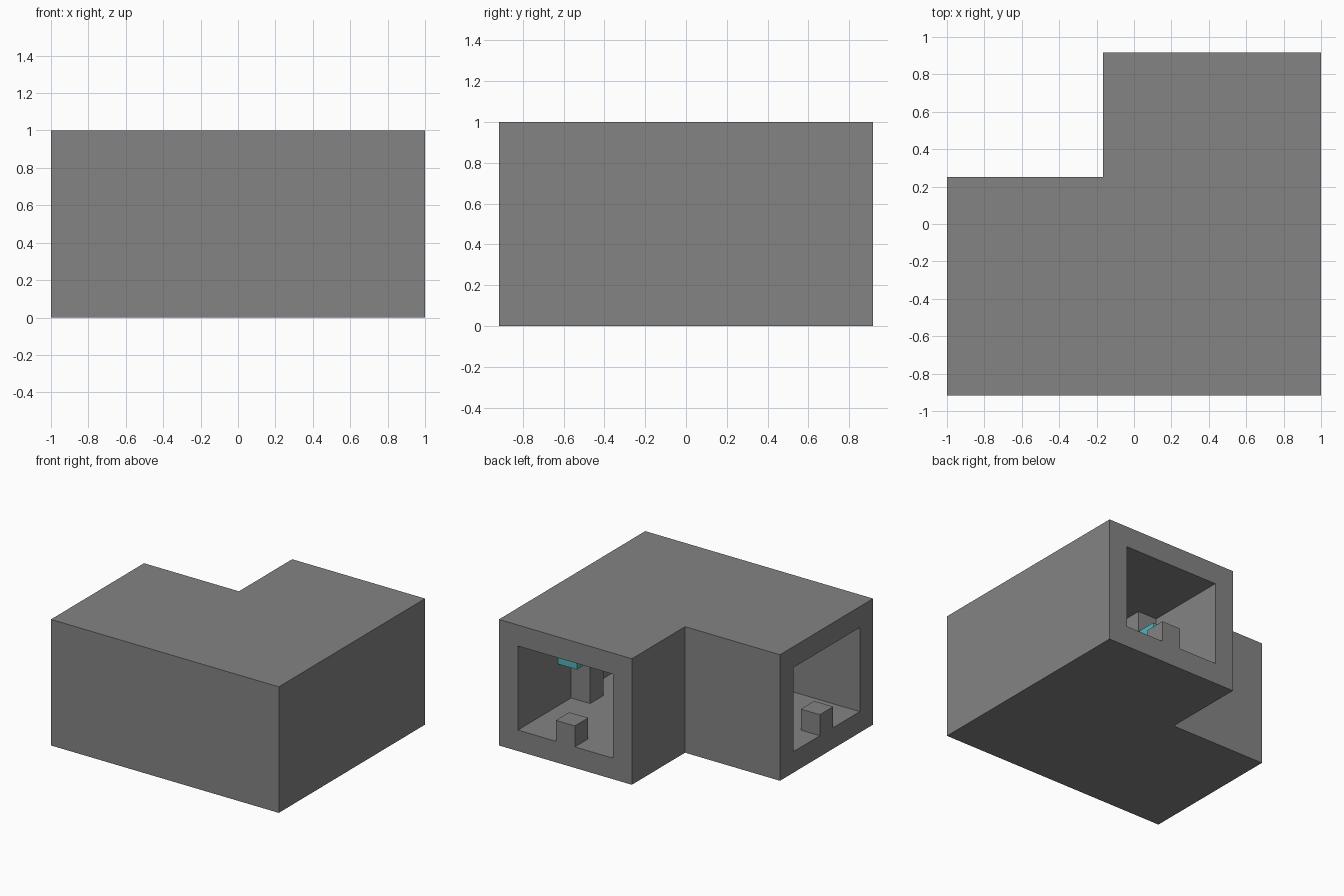
import bpy
import bmesh

if "Cube" in bpy.data.objects:
    bpy.data.objects.remove(bpy.data.objects["Cube"])

U = 1 / 6  # block size; the plan is 12 x 11 blocks, 6 high


def material(name, rgb):
    mat = bpy.data.materials.new(name)
    mat.use_nodes = True
    mat.diffuse_color = (*rgb, 1)
    mat.node_tree.nodes["Principled BSDF"].inputs["Base Color"].default_value = (*rgb, 1)
    return mat


gray = material("stone gray", (0.23, 0.23, 0.23))
teal = material("teal", (0.08, 0.46, 0.50))


def prism(name, plan, z0, z1, mat):
    """Extrude a counter-clockwise plan, given in blocks from the front right corner."""
    bm = bmesh.new()
    base = bm.faces.new([bm.verts.new(((x - 6) * U, (y - 5.5) * U, z0 * U)) for x, y in plan])
    top = bmesh.ops.extrude_face_region(bm, geom=[base])["geom"]
    verts = [v for v in top if isinstance(v, bmesh.types.BMVert)]
    bmesh.ops.translate(bm, verts=verts, vec=(0, 0, (z1 - z0) * U))
    bmesh.ops.recalc_face_normals(bm, faces=bm.faces)
    mesh = bpy.data.meshes.new(name)
    bm.to_mesh(mesh)
    bm.free()
    mesh.materials.append(mat)
    obj = bpy.data.objects.new(name, mesh)
    bpy.context.collection.objects.link(obj)
    return obj


def block(name, x, y, z0, z1, mat):
    return prism(name, [(x, y), (x + 1, y), (x + 1, y + 1), (x, y + 1)], z0, z1, mat)


# L-shaped outer shell with a bent corridor open at both ends
shell = prism("shell", [(0, 0), (12, 0), (12, 11), (5, 11), (5, 7), (0, 7)], 0, 6, gray)
cutter = prism("corridor_cutter",
               [(-1, 1), (11, 1), (11, 12), (6, 12), (6, 6), (-1, 6)], 1, 5, gray)
cutter.hide_render = True
cut = shell.modifiers.new("corridor", 'BOOLEAN')
cut.operation = 'DIFFERENCE'
cut.solver = 'EXACT'
cut.object = cutter
bpy.context.view_layer.objects.active = shell
bpy.ops.object.modifier_apply(modifier=cut.name)
bpy.data.objects.remove(cutter)

# Low posts in the middle of each opening
block("back_post", 8, 10, 1, 2, gray)
block("side_post", 0, 3, 1, 2, gray)

# Gate pillars beside the corner room, each with a teal lamp on its outer face
for i, x in enumerate((6, 10)):
    block(f"back_pillar_{i + 1}", x, 6, 1, 5, gray)
    block(f"back_lamp_{i + 1}", x, 7, 3, 4, teal)
for i, y in enumerate((1, 5)):
    block(f"side_pillar_{i + 1}", 5, y, 1, 5, gray)
    block(f"side_lamp_{i + 1}", 4, y, 3, 4, teal)
